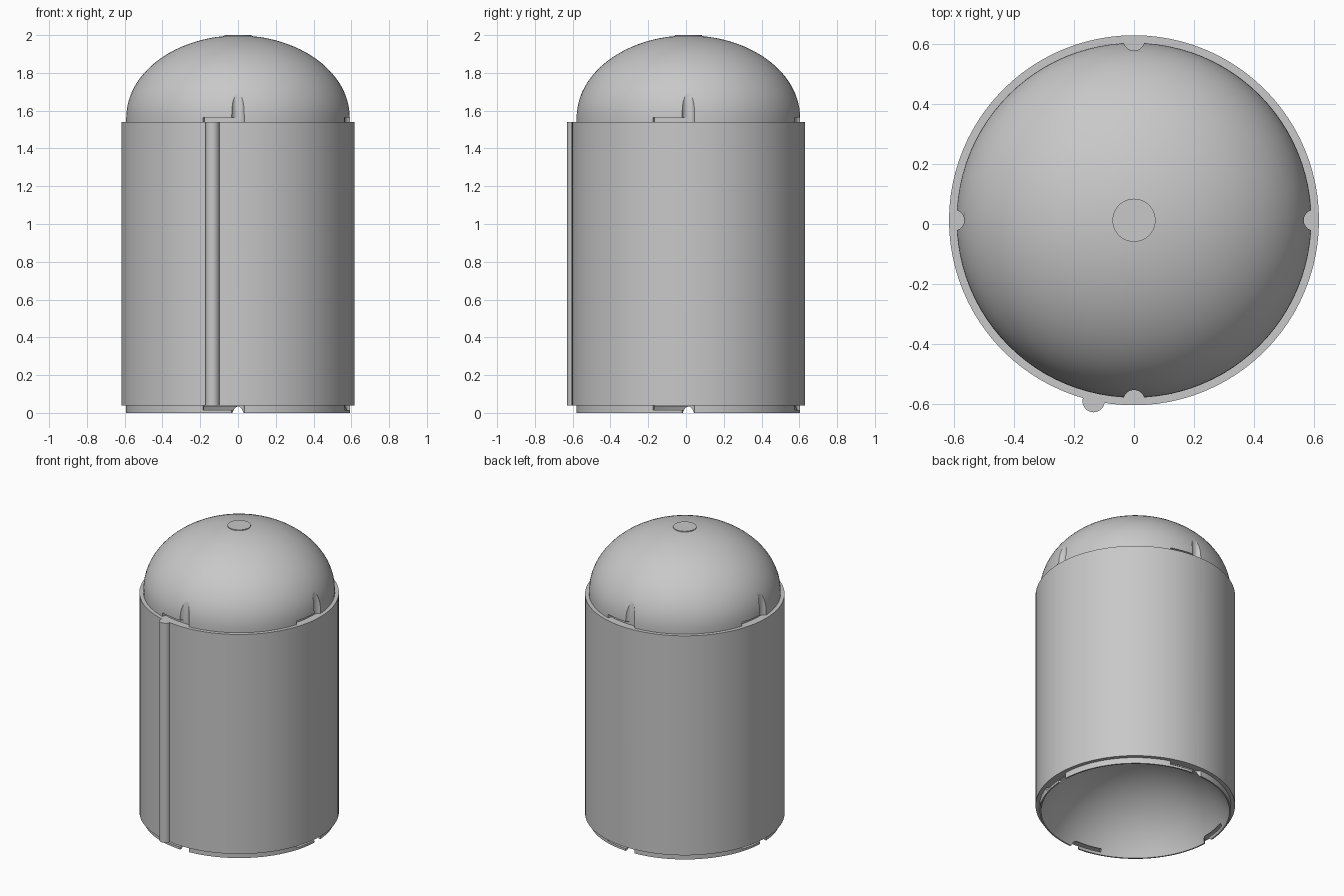
import bpy, bmesh
from math import sin, cos, pi, radians, atan2, hypot
from mathutils import Matrix, Vector

if "Cube" in bpy.data.objects:
    bpy.data.objects.remove(bpy.data.objects["Cube"], do_unlink=True)

CY = 0.0125                   # body axis in y
R_CORE, R_SLEEVE = 0.593, 0.618
Z_LOW, Z_HIGH, Z_TOP = 0.04, 1.54, 2.0
SEGMENTS = 96

grey = bpy.data.materials.new("plain grey")
grey.use_nodes = True
grey.diffuse_color = (0.58, 0.58, 0.58, 1)
grey.node_tree.nodes["Principled BSDF"].inputs["Base Color"].default_value = grey.diffuse_color


def finish(name, bm):
    bmesh.ops.recalc_face_normals(bm, faces=bm.faces)
    mesh = bpy.data.meshes.new(name)
    bm.to_mesh(mesh)
    bm.free()
    mesh.materials.append(grey)
    obj = bpy.data.objects.new(name, mesh)
    bpy.context.collection.objects.link(obj)
    return obj


def shade(obj):
    bpy.ops.object.select_all(action="DESELECT")
    obj.select_set(True)
    bpy.context.view_layer.objects.active = obj
    bpy.ops.object.shade_smooth_by_angle(angle=radians(30))


def lathe(name, profile, start=0, sweep=2 * pi, steps=SEGMENTS):
    """Turn an (r, z) profile about the body axis; partial sweeps are capped."""
    bm = bmesh.new()
    full = sweep >= 2 * pi
    verts = [bm.verts.new((r, CY, z)) for r, z in profile]
    pairs = list(zip(verts, verts[1:]))
    if not full:
        pairs.append((verts[-1], verts[0]))
    edges = [bm.edges.new(p) for p in pairs]
    if not full:
        bm.faces.new(verts)
    bmesh.ops.rotate(bm, verts=verts, cent=(0, CY, 0), matrix=Matrix.Rotation(start, 3, "Z"))
    result = bmesh.ops.spin(bm, geom=verts + edges, cent=(0, CY, 0), axis=(0, 0, 1),
                            angle=sweep, steps=steps)
    if not full:
        bm.faces.new([g for g in result["geom_last"] if isinstance(g, bmesh.types.BMVert)])
    bmesh.ops.remove_doubles(bm, verts=bm.verts, dist=1e-5)
    return finish(name, bm)


def post(name, radius, x, y, low, high, sides=32):
    """Upright cylinder between two heights."""
    bm = bmesh.new()
    bmesh.ops.create_cone(bm, cap_ends=True, segments=sides, radius1=radius, radius2=radius,
                          depth=high - low, matrix=Matrix.Translation((x, y, (low + high) / 2)))
    return finish(name, bm)


def arc(radius, base, height, start=0.0, steps=24):
    """Elliptical arc from a start angle up to the axis."""
    angles = [start + (pi / 2 - start) * i / steps for i in range(steps)]
    return [(radius * cos(a), base + height * sin(a)) for a in angles] + [(0, base + height)]


# Body: shallow spherical hollow underneath, lower rim, thick sleeve and dome
R_RIM, DROP = 0.584, 0.27
R_HOLLOW = hypot(R_RIM, DROP)
hollow = arc(R_HOLLOW, -DROP, R_HOLLOW, atan2(DROP, R_RIM))[::-1]
sleeve = [(R_CORE, 0), (R_CORE, Z_LOW), (R_SLEEVE, Z_LOW), (R_SLEEVE, Z_HIGH), (R_CORE, Z_HIGH)]
dome = arc(R_CORE, 1.56, 0.438)
body = lathe("capsule_body", hollow + sleeve + dome)

# Cutters: four scallops with side slots at the dome foot and the lower rim
cutters = []
for k in range(4):
    a = k * pi / 2
    foot = Vector((0, CY, 0)) + Vector((cos(a), sin(a), 0)) * 0.602
    for name, low, high in (("upper_scallop_cutter", Z_HIGH, 1.8), ("lower_scallop_cutter", -0.02, Z_LOW)):
        cutters.append(post(name, 0.035, foot.x, foot.y, low, high))
    for name, low, high in (("upper_slot_cutter", Z_HIGH, 1.565), ("lower_slot_cutter", 0.016, Z_LOW)):
        section = [(0.567, low), (0.612, low), (0.612, high), (0.567, high)]
        cutters.append(lathe(name, section, a - radians(18.3), radians(18.3), 8))

for cutter in cutters:
    cutter.hide_render = True
    mod = body.modifiers.new("cut", "BOOLEAN")
    mod.operation, mod.solver, mod.object = "DIFFERENCE", "EXACT", cutter
bpy.context.view_layer.update()
cut_mesh = bpy.data.meshes.new_from_object(body.evaluated_get(bpy.context.evaluated_depsgraph_get()))
body.modifiers.clear()
body.data = cut_mesh
for cutter in cutters:
    bpy.data.objects.remove(cutter, do_unlink=True)
shade(body)

# Flat button on the crown
shade(post("crown_button", 0.072, 0, CY, 1.97, Z_TOP, 48))

# Vertical rib on the front
shade(post("front_rib", 0.037, -0.135, -0.592, Z_LOW, Z_HIGH))
